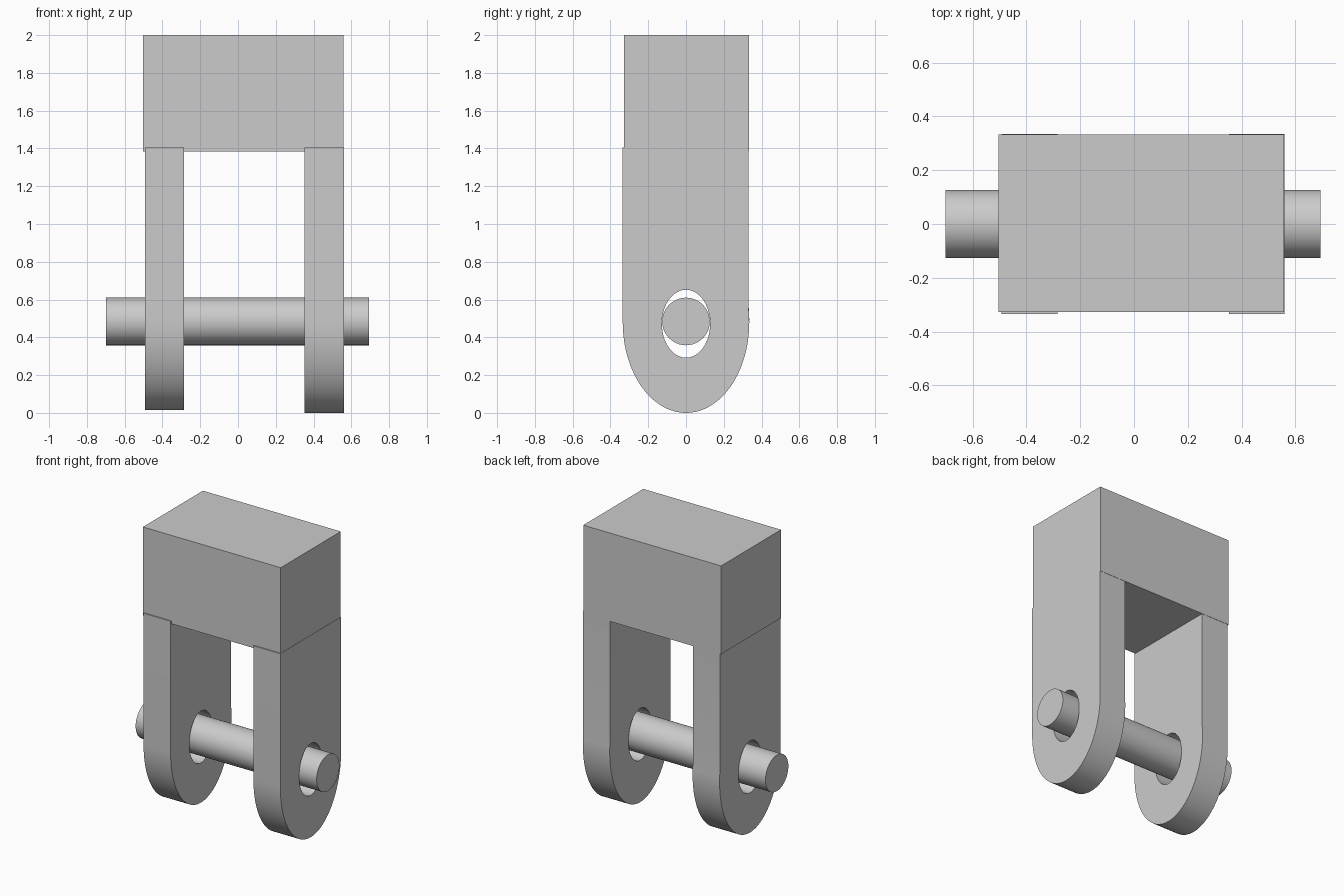
import bpy, bmesh, math
from mathutils import Vector

if "Cube" in bpy.data.objects:
    bpy.data.objects.remove(bpy.data.objects["Cube"])

grey = bpy.data.materials.new("plain grey")
grey.diffuse_color = (0.6, 0.6, 0.6, 1)
grey.use_nodes = True
grey.node_tree.nodes["Principled BSDF"].inputs["Base Color"].default_value = grey.diffuse_color


def finish(bm, name, smooth=True):
    bmesh.ops.recalc_face_normals(bm, faces=bm.faces)
    me = bpy.data.meshes.new(name)
    bm.to_mesh(me)
    bm.free()
    me.materials.append(grey)
    ob = bpy.data.objects.new(name, me)
    bpy.context.collection.objects.link(ob)
    if smooth:
        bpy.ops.object.select_all(action='DESELECT')
        ob.select_set(True)
        bpy.context.view_layer.objects.active = ob
        bpy.ops.object.shade_smooth_by_angle(angle=math.radians(30))
    return ob


def arc(cy, cz, ry, rz, a0, a1, n):
    angles = [math.radians(a0 + (a1 - a0) * i / n) for i in range(n + 1)]
    return [(cy + ry * math.cos(a), cz + rz * math.sin(a)) for a in angles]


def plate(name, x0, x1, loops):
    """Flat (y, z) outline with optional holes, extruded from x0 to x1."""
    bm = bmesh.new()
    edges = []
    for pts in loops:
        vs = [bm.verts.new((x0, y, z)) for y, z in pts]
        edges += [bm.edges.new((vs[i - 1], vs[i])) for i in range(len(vs))]
    bmesh.ops.triangle_fill(bm, edges=edges, use_beauty=True)
    bmesh.ops.dissolve_degenerate(bm, dist=1e-5, edges=bm.edges)
    ext = bmesh.ops.extrude_face_region(bm, geom=bm.faces[:], use_keep_orig=True)
    moved = [g for g in ext["geom"] if isinstance(g, bmesh.types.BMVert)]
    bmesh.ops.translate(bm, verts=moved, vec=Vector((x1 - x0, 0, 0)))
    return finish(bm, name)


# Top block
plate("top_block", -0.503, 0.558,
      [[(-0.327, 1.385), (0.333, 1.385), (0.333, 2.0), (-0.327, 2.0)]])

# Two arms with rounded ends and oval pin holes
for name, x0, x1, bottom in (("left_arm", -0.493, -0.285, 0.015),
                             ("right_arm", 0.353, 0.56, 0.0)):
    outline = [(-0.335, 1.405)] + arc(0, bottom + 0.48, 0.335, 0.48, 180, 368, 48) + [(0.331, 1.405)]
    hole = arc(0, 0.472, 0.128, 0.18, 0, 352.5, 47)
    plate(name, x0, x1, [outline, hole])

# Cross pin
plate("pin", -0.70, 0.693, [arc(0, 0.484, 0.126, 0.126, 0, 352.5, 47)])
